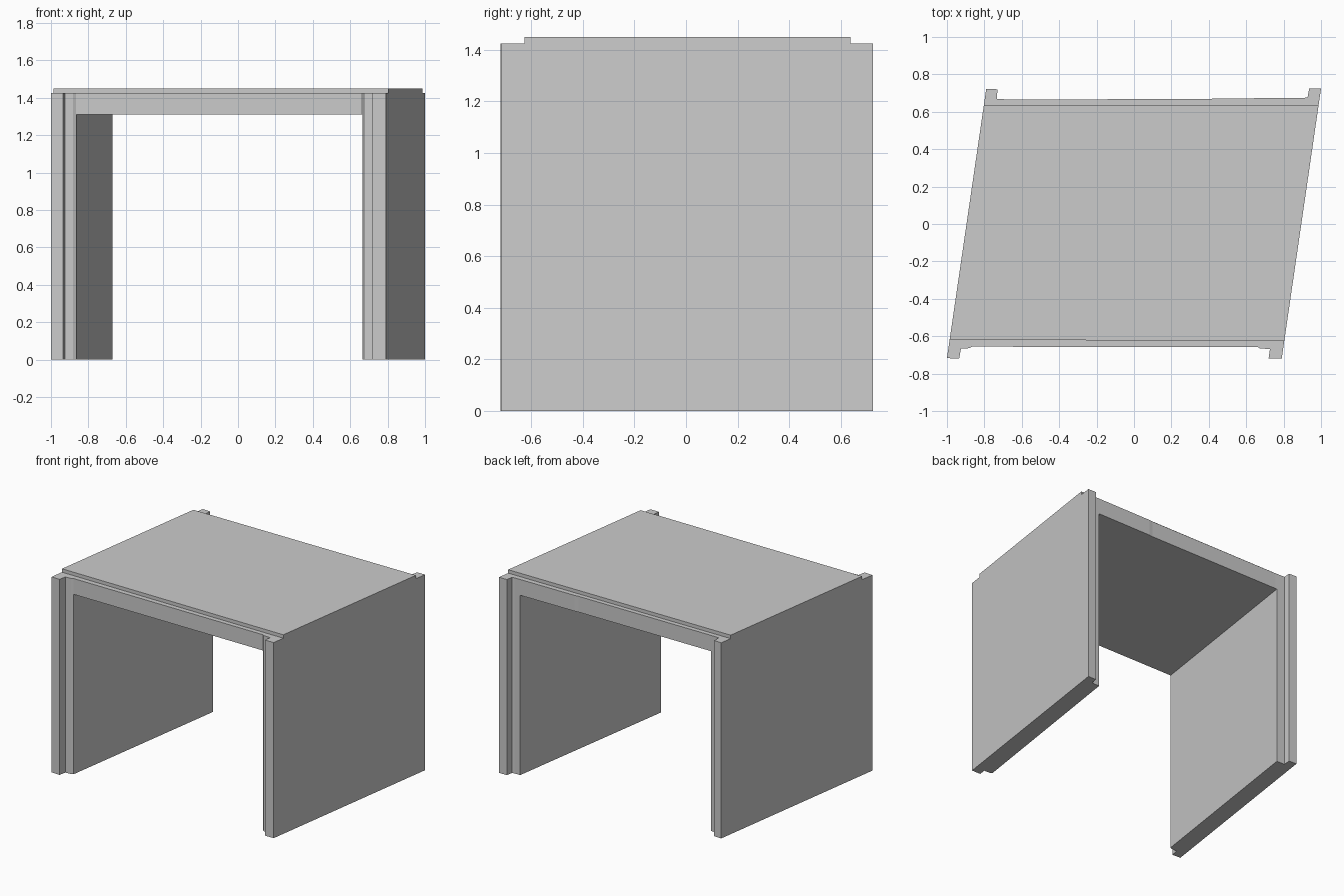
import bpy
import bmesh

if "Cube" in bpy.data.objects:
    bpy.data.objects.remove(bpy.data.objects["Cube"])

TOP, LEDGE, SOFFIT = 1.45, 1.425, 1.31


def prism(name, plan, z0, z1):
    """Extrude a plan outline (x, y) from z0 to z1."""
    bm = bmesh.new()
    face = bm.faces.new([bm.verts.new((x, y, z0)) for x, y in plan])
    new = bmesh.ops.extrude_face_region(bm, geom=[face])["geom"]
    verts = [v for v in new if isinstance(v, bmesh.types.BMVert)]
    bmesh.ops.translate(bm, verts=verts, vec=(0, 0, z1 - z0))
    bmesh.ops.recalc_face_normals(bm, faces=bm.faces)
    mesh = bpy.data.meshes.new(name)
    bm.to_mesh(mesh)
    bm.free()
    obj = bpy.data.objects.new(name, mesh)
    bpy.context.collection.objects.link(obj)
    return obj


def cut(target, name, plan, z0, z1):
    """Subtract a prism from the target, then remove the cutter."""
    cutter = prism(name, plan, z0, z1)
    cutter.hide_render = True
    mod = target.modifiers.new(name, "BOOLEAN")
    mod.operation, mod.solver, mod.object = "DIFFERENCE", "EXACT", cutter
    bpy.context.view_layer.objects.active = target
    bpy.ops.object.modifier_apply(modifier=name)
    bpy.data.objects.remove(cutter)


# Skewed block with rebated joint posts at its four corners
front = [(-1.0, -0.717), (-0.935, -0.72), (-0.925, -0.667), (-0.882, -0.664),
         (-0.866, -0.656), (0.663, -0.658), (0.673, -0.666), (0.727, -0.668),
         (0.72, -0.718), (0.79, -0.718)]
back = [(1.0, 0.725), (0.937, 0.725), (0.928, 0.678), (0.91, 0.674),
        (0.43, 0.671), (0.40, 0.668), (-0.66, 0.666), (-0.733, 0.668),
        (-0.73, 0.72), (-0.79, 0.723)]
frame = prism("portal_frame", front + back, 0, TOP)

# Passage between the two walls, under the roof slab
cut(frame, "passage", [(-0.886, -0.8), (0.644, -0.8), (0.884, 0.8), (-0.65, 0.8)],
    -0.2, SOFFIT)

# Shallow ledges along the front and back edges of the roof
cut(frame, "front_ledge", [(-1.2, -0.618), (1.2, -0.627), (1.2, -1), (-1.2, -1)],
    LEDGE, 1.6)
cut(frame, "back_ledge", [(-1.2, 0.632), (1.2, 0.638), (1.2, 1), (-1.2, 1)],
    LEDGE, 1.6)
